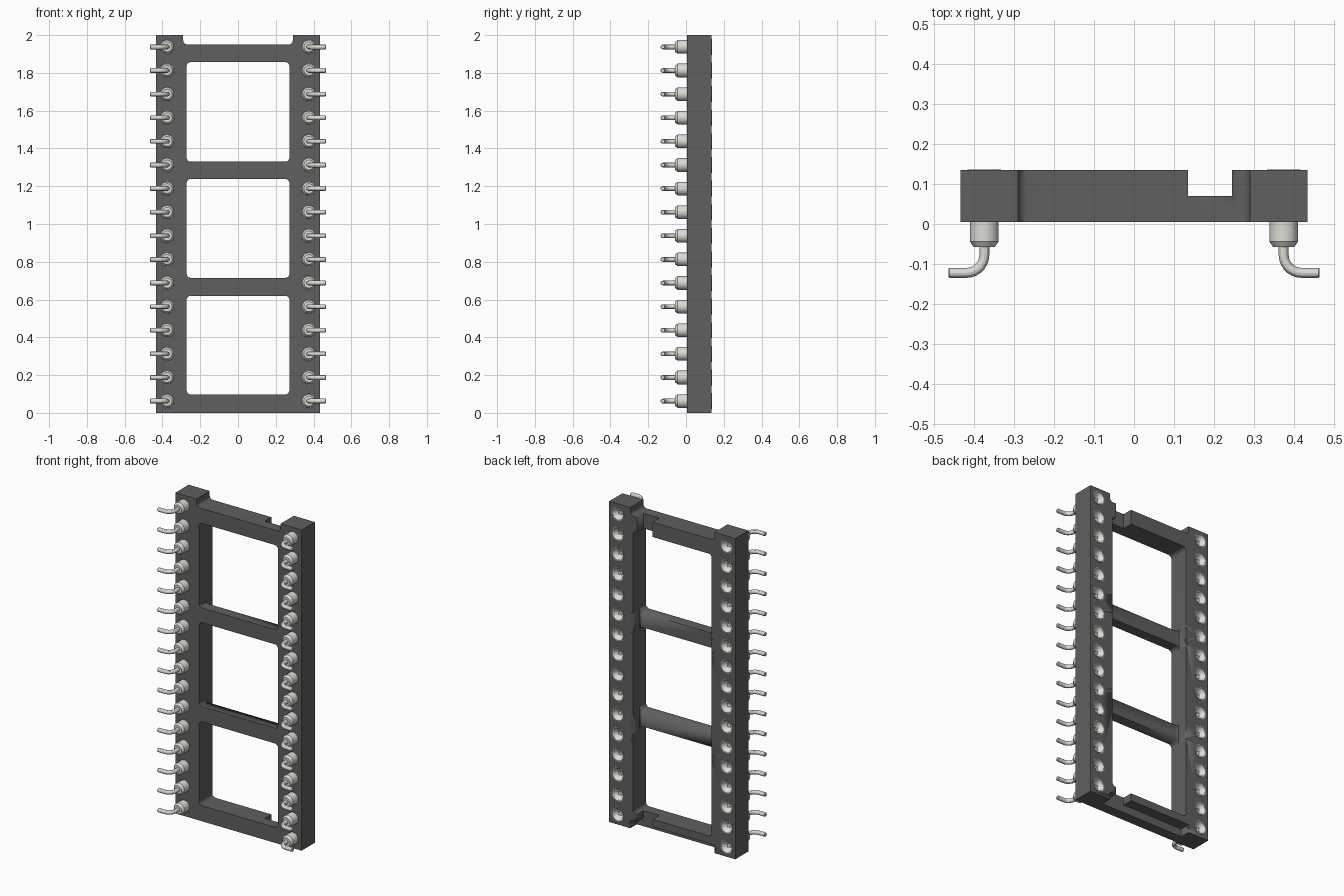
import bpy, bmesh
from math import sin, cos, pi, radians
from mathutils import Vector

if "Cube" in bpy.data.objects:
    bpy.data.objects.remove(bpy.data.objects["Cube"])

Y0, Y1, YMID = 0.005, 0.135, 0.07
PIN_X, PINS, PITCH = 0.375, 16, 0.125
pin_z = [PITCH * (i + 0.5) for i in range(PINS)]


def material(name, col):
    m = bpy.data.materials.new(name)
    m.diffuse_color = (*col, 1)
    m.use_nodes = True
    m.node_tree.nodes["Principled BSDF"].inputs["Base Color"].default_value = m.diffuse_color
    return m


plastic = material("dark_plastic", (0.115, 0.115, 0.115))
metal = material("tinned_metal", (0.72, 0.71, 0.66))


def arc(cx, cz, r, a0, a1, n):
    return [(cx + r * cos(radians(a0 + (a1 - a0) * i / n)),
             cz + r * sin(radians(a0 + (a1 - a0) * i / n))) for i in range(n + 1)]


def rounded_rect(x0, x1, z0, z1, r, n=5):
    return (arc(x1 - r, z1 - r, r, 0, 90, n) + arc(x0 + r, z1 - r, r, 90, 180, n)
            + arc(x0 + r, z0 + r, r, 180, 270, n) + arc(x1 - r, z0 + r, r, 270, 360, n))


def finish(bm, name, mat):
    bmesh.ops.recalc_face_normals(bm, faces=bm.faces)
    me = bpy.data.meshes.new(name)
    bm.to_mesh(me)
    bm.free()
    me.materials.append(mat)
    me.shade_smooth()
    me.set_sharp_from_angle(angle=radians(30))
    return me


def add(name, me):
    ob = bpy.data.objects.new(name, me)
    bpy.context.collection.objects.link(ob)
    return ob


# Ladder frame: outline with top gap, three windows and pin holes, extruded in y
W, GAP, R = 0.435, 0.29, 0.022
outline = [(-W, 0), (W, 0), (W, 2), (GAP, 2)]
outline += arc(GAP - R, 1.95 + R, R, 0, -90, 5)
outline += arc(-GAP + R, 1.95 + R, R, 270, 180, 5)
outline += [(-GAP, 2), (-W, 2)]
loops = [outline]
for z0, z1 in ((0.097, 0.62), (0.715, 1.238), (1.33, 1.857)):
    loops.append(rounded_rect(-0.272, 0.272, z0, z1, R))
for s in (-1, 1):
    for z in pin_z:
        loops.append(arc(s * PIN_X, z, 0.037, 0, 345, 23))

bm = bmesh.new()
for loop in loops:
    vs = [bm.verts.new((x, Y0, z)) for x, z in loop]
    for a, b in zip(vs, vs[1:] + vs[:1]):
        bm.edges.new((a, b))
bmesh.ops.triangle_fill(bm, use_beauty=True, edges=bm.edges[:], normal=(0, -1, 0))
ext = bmesh.ops.extrude_face_region(bm, geom=bm.faces[:])
bmesh.ops.translate(bm, vec=(0, Y1 - Y0, 0),
                    verts=[g for g in ext["geom"] if isinstance(g, bmesh.types.BMVert)])
frame = add("socket_frame", finish(bm, "socket_frame", plastic))

# Recesses in the back: thinner middle bars, bottom ledge, key notches
recesses = [(-0.272, 0.272, 0.59, 0.745), (-0.272, 0.272, 1.21, 1.36),
            (-GAP, GAP, -0.05, 0.05),
            (0.135, 0.245, 0.03, 0.13), (0.135, 0.245, 1.83, 2.05)]
for i, (x0, x1, z0, z1) in enumerate(recesses):
    bm = bmesh.new()
    bmesh.ops.create_cube(bm, size=1)
    for v in bm.verts:
        v.co = Vector((x1 if v.co.x > 0 else x0, 0.2 if v.co.y > 0 else YMID,
                       z1 if v.co.z > 0 else z0))
    cutter = add(f"recess_cutter_{i}", finish(bm, "recess_cutter", plastic))
    cutter.hide_render = True
    cutter.hide_set(True)
    mod = frame.modifiers.new("recess", "BOOLEAN")
    mod.operation, mod.solver, mod.object = "DIFFERENCE", "EXACT", cutter


def skin(bm, rings, closed_ends=True):
    rows = [[bm.verts.new(p) for p in ring] for ring in rings]
    n = len(rows[0])
    for a, b in zip(rows, rows[1:]):
        for i in range(n):
            j = (i + 1) % n
            bm.faces.new((a[i], a[j], b[j], b[i]))
    if closed_ends:
        bm.faces.new(rows[0])
        bm.faces.new(rows[-1])


# Contact pin: turned sleeve with funnel mouth, plus a wire bent outward
bm = bmesh.new()
sleeve = [(0.026, -0.058), (0.036, -0.044), (0.036, 0.134), (0.042, 0.134),
          (0.042, 0.137), (0.038, 0.137), (0.02, 0.108), (0.016, 0.106), (0.016, 0.04)]
skin(bm, [[(r * cos(2 * pi * i / 24), y, r * sin(2 * pi * i / 24)) for i in range(24)]
          for r, y in sleeve])

# Four spring fingers inside the mouth
for k in range(4):
    a = pi / 4 + k * pi / 2
    skin(bm, [[((r + dr) * cos(a + da), y, (r + dr) * sin(a + da))
               for dr, da in ((0, -0.3), (0.004, -0.3), (0.004, 0.3), (0, 0.3))]
              for r, y in ((0.014, 0.112), (0.006, 0.075))])

path = [(0, -0.055)] + arc(0.045, -0.0775, 0.045, 180, 270, 7) + [(0.087, -0.1225), (0.09, -0.1225)]
rings = []
for i, (x, y) in enumerate(path):
    p, q = path[max(i - 1, 0)], path[min(i + 1, len(path) - 1)]
    t = Vector((q[0] - p[0], q[1] - p[1], 0)).normalized()
    side = Vector((-t.y, t.x, 0))
    r = 0.0095 if i == len(path) - 1 else 0.0125
    rings.append([Vector((x, y, 0)) + r * (side * cos(2 * pi * k / 12)
                  + Vector((0, 0, sin(2 * pi * k / 12)))) for k in range(12)])
skin(bm, rings)
pin_mesh = finish(bm, "contact_pin", metal)

# Two rows of pins, the left row turned to point outward
for side, s in (("right", 1), ("left", -1)):
    for i, z in enumerate(pin_z):
        pin = add(f"contact_pin_{side}_{i + 1}", pin_mesh)
        pin.location = (s * PIN_X, 0, z)
        if s < 0:
            pin.rotation_euler.y = pi
